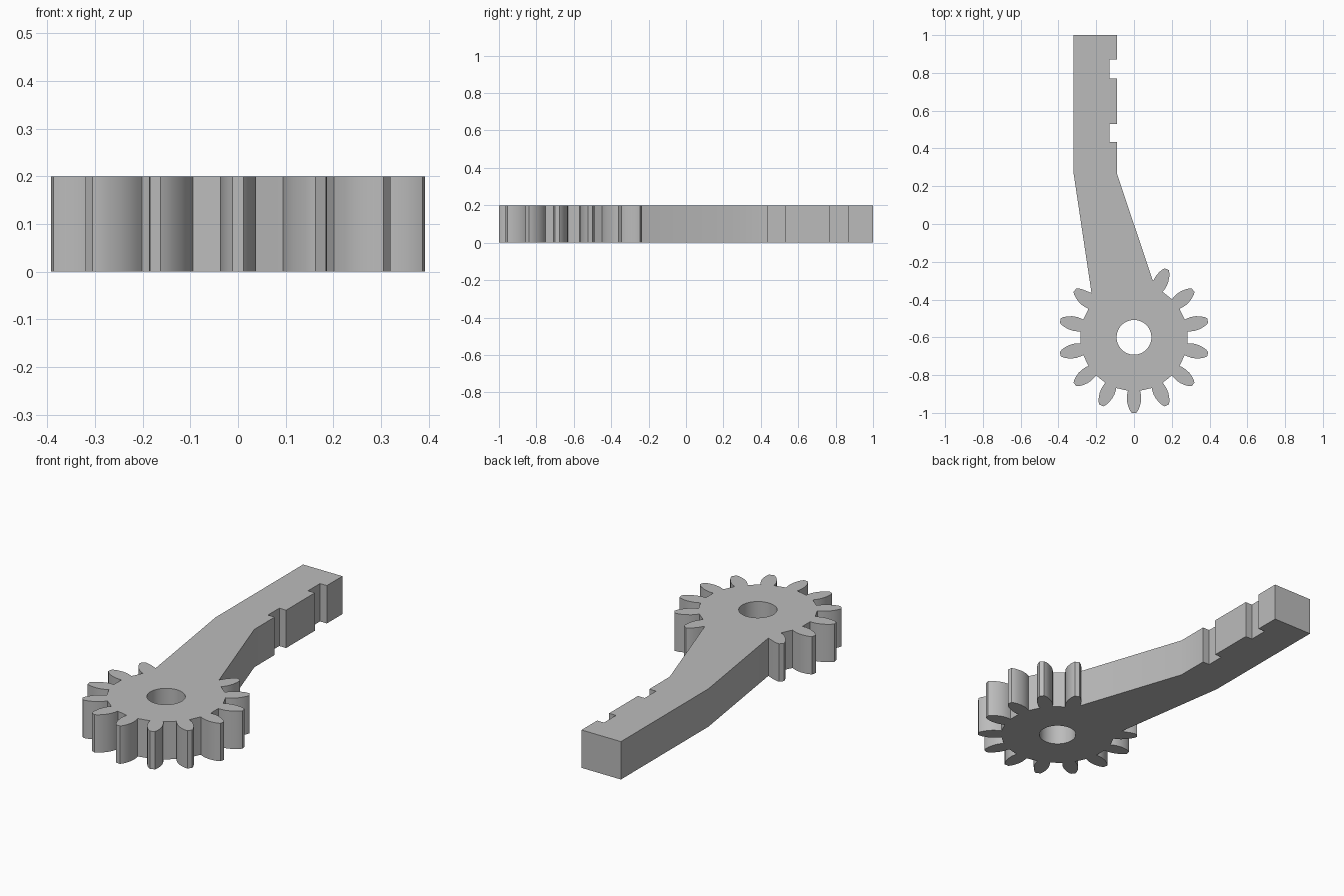
import bpy, bmesh
from math import sin, cos, radians, pi

cube = bpy.data.objects.get("Cube")
if cube:
    bpy.data.objects.remove(cube)

HEIGHT, HUB_Y, TEETH = 0.2, -0.6, 14
ROOT_R, HOLE_R = 0.283, 0.092
# Tooth half profile: (radius, half width)
FLANK = [(ROOT_R, 0.032), (0.3, 0.036), (0.32, 0.038), (0.345, 0.036),
         (0.37, 0.029), (0.388, 0.021), (0.4, 0.012)]


def polar(r, a, side=0.0):
    return (r * cos(a) - side * sin(a), HUB_Y + r * sin(a) + side * cos(a))


# Toothed rim, running counter-clockwise from one side of the arm to the other
outline = []
first, last = -5, 6
step = 2 * pi / TEETH
for k in range(first, last + 1):
    a = -pi / 2 + k * step
    rise = [p for p in FLANK if k > first or p[0] > 0.325]
    fall = [p for p in reversed(FLANK) if k < last or p[0] > 0.315]
    outline += [polar(r, a, -w) for r, w in rise]
    outline += [polar(r, a, w) for r, w in fall]
    if k < last:
        outline += [polar(ROOT_R, a + step * t) for t in (0.38, 0.5, 0.62)]

# Arm with two square notches in its inner edge
INNER, NOTCH, OUTER = -0.09, -0.13, -0.32
outline += [(0.1, -0.3), (INNER, 0.265)]
for low, high in ((0.435, 0.53), (0.77, 0.87)):
    outline += [(INNER, low), (NOTCH, low), (NOTCH, high), (INNER, high)]
outline += [(INNER, 1.0), (OUTER, 1.0), (OUTER, 0.27), (-0.225, -0.365)]

# Axle hole
hole = [polar(HOLE_R, i * 2 * pi / 48) for i in range(48)]

# Fill the outline around the hole and extrude it to a solid
bm = bmesh.new()
edges = []
for loop in (outline, hole):
    vs = [bm.verts.new((x, y, 0)) for x, y in loop]
    edges += [bm.edges.new((vs[i - 1], vs[i])) for i in range(len(vs))]
bmesh.ops.triangle_fill(bm, use_beauty=True, edges=edges, normal=(0, 0, 1))
ext = bmesh.ops.extrude_face_region(bm, geom=bm.faces[:], use_keep_orig=True)
top = [g for g in ext["geom"] if isinstance(g, bmesh.types.BMVert)]
bmesh.ops.translate(bm, vec=(0, 0, HEIGHT), verts=top)
bmesh.ops.recalc_face_normals(bm, faces=bm.faces[:])
mesh = bpy.data.meshes.new("gear_lever")
bm.to_mesh(mesh)
bm.free()

lever = bpy.data.objects.new("gear_lever", mesh)
bpy.context.collection.objects.link(lever)

# Plain grey
grey = bpy.data.materials.new("plain_grey")
grey.use_nodes = True
colour = (0.5, 0.5, 0.5, 1)
grey.diffuse_color = colour
grey.node_tree.nodes["Principled BSDF"].inputs["Base Color"].default_value = colour
mesh.materials.append(grey)

# Smooth flanks, sharp corners
bpy.ops.object.select_all(action='DESELECT')
lever.select_set(True)
bpy.context.view_layer.objects.active = lever
bpy.ops.object.shade_smooth_by_angle(angle=radians(30))
